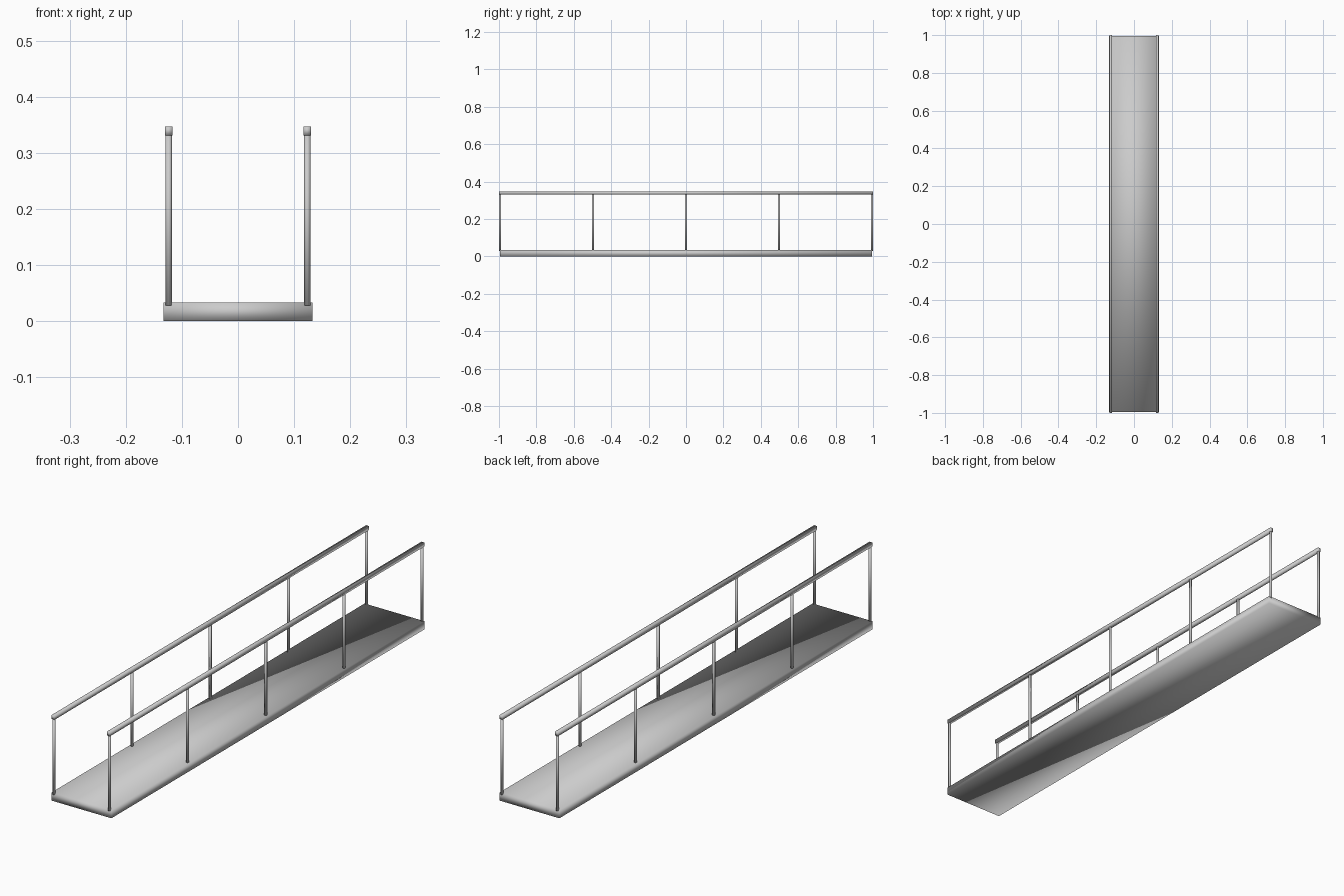
import bpy
import bmesh

if "Cube" in bpy.data.objects:
    bpy.data.objects.remove(bpy.data.objects["Cube"])


def finish(bm, name):
    mesh = bpy.data.meshes.new(name)
    bm.to_mesh(mesh)
    bm.free()
    obj = bpy.data.objects.new(name, mesh)
    bpy.context.collection.objects.link(obj)
    for p in mesh.polygons:
        p.use_smooth = True
    return obj


def box(name, center, size):
    bm = bmesh.new()
    bmesh.ops.create_cube(bm, size=1)
    bmesh.ops.scale(bm, vec=size, verts=bm.verts)
    bmesh.ops.translate(bm, vec=center, verts=bm.verts)
    return finish(bm, name)


def post(name, x, y, z0, z1, radius):
    bm = bmesh.new()
    bmesh.ops.create_cone(bm, cap_ends=True, segments=8, radius1=radius,
                          radius2=radius, depth=z1 - z0)
    bmesh.ops.translate(bm, vec=(x, y, (z0 + z1) / 2), verts=bm.verts)
    return finish(bm, name)


# Walkway slab
box("deck", (0, 0, 0.0165), (0.266, 1.99, 0.033))

# Handrail and five posts on each side
for side, x in (("left", -0.1235), ("right", 0.1235)):
    box(f"{side}_handrail", (x, 0, 0.339), (0.013, 2.0, 0.016))
    for i in range(5):
        post(f"{side}_post_{i + 1}", x, (i - 2) * 0.497, 0.028, 0.335, 0.0058)
